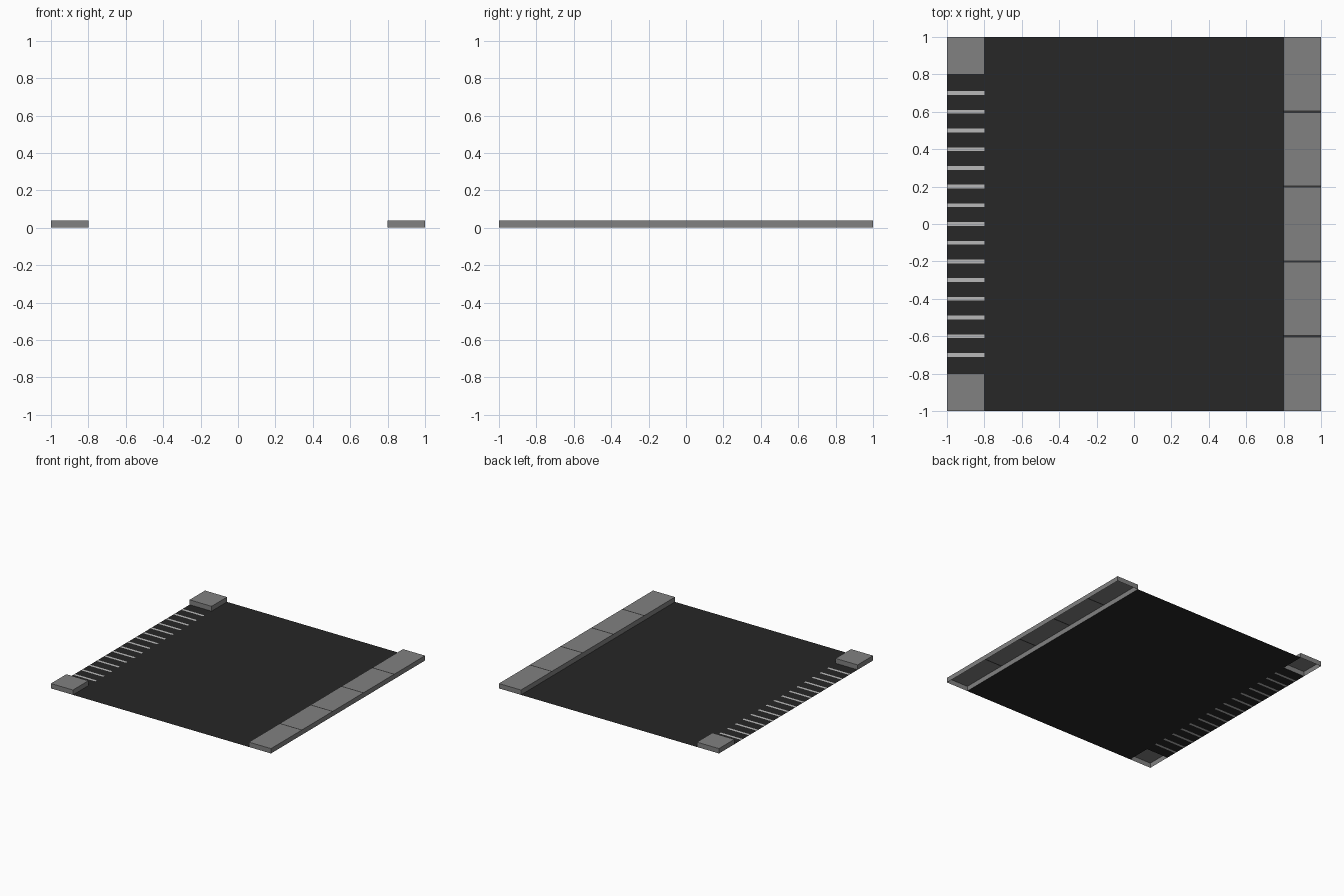
import bpy, bmesh

if "Cube" in bpy.data.objects:
    bpy.data.objects.remove(bpy.data.objects["Cube"])


def material(name, v):
    m = bpy.data.materials.new(name)
    m.diffuse_color = (v, v, v, 1)
    m.use_nodes = True
    m.node_tree.nodes["Principled BSDF"].inputs["Base Color"].default_value = m.diffuse_color
    return m


asphalt = material("asphalt", 0.02)
paint = material("paint", 0.48)
concrete = material("concrete", 0.22)
joint = material("joint", 0.035)
H = 0.04


def build(name, rects, z, mat, walls=False):
    """Flat rectangles (x0, x1, y0, y1) at height z, optionally with skirt walls to the ground."""
    bm = bmesh.new()
    for x0, x1, y0, y1 in rects:
        bm.faces.new([bm.verts.new((x, y, z)) for x, y in
                      ((x0, y0), (x1, y0), (x1, y1), (x0, y1))])
    bmesh.ops.remove_doubles(bm, verts=bm.verts, dist=1e-5)
    if walls:
        edges = [e for e in bm.edges if e.is_boundary]
        new = bmesh.ops.extrude_edge_only(bm, edges=edges)["geom"]
        for v in new:
            if isinstance(v, bmesh.types.BMVert):
                v.co.z = 0
        bmesh.ops.recalc_face_normals(bm, faces=bm.faces)
        # keep tops facing up and walls facing out
        if max(bm.faces, key=lambda f: f.calc_center_median().z).normal.z < 0:
            bmesh.ops.reverse_faces(bm, faces=bm.faces)
    me = bpy.data.meshes.new(name)
    bm.to_mesh(me)
    bm.free()
    me.materials.append(mat)
    ob = bpy.data.objects.new(name, me)
    bpy.context.collection.objects.link(ob)
    return ob


# Crossing stripes, inlaid in the road
stripes = [(-1, -0.8, i / 10 - 0.01, i / 10 + 0.01) for i in range(-7, 8)]
build("crossing_stripes", stripes, 0, paint)

# Road: main panel plus the gaps between stripes
cuts = [-0.8] + [y for s in stripes for y in s[2:]] + [0.8]
gaps = [(-1, -0.8, cuts[i], cuts[i + 1]) for i in range(0, len(cuts), 2)]
build("road", [(-0.8, 0.8, -1, 1)] + gaps, 0, asphalt)

# Corner kerbs, open underneath
for name, y in (("front_corner_kerb", -1), ("back_corner_kerb", 0.8)):
    build(name, [(-1, -0.8, y, y + 0.2)], H, concrete, walls=True)

# Pavement with flush dark joints between its five slabs
pavement_joints = [(y - 0.006, y + 0.006) for y in (-0.6, -0.2, 0.2, 0.6)]
ys = [-1] + [y for j in pavement_joints for y in j] + [1]
pavement = build("pavement", [(0.8, 1, a, b) for a, b in zip(ys, ys[1:])], H, concrete, walls=True)
pavement.data.materials.append(joint)
for p in pavement.data.polygons:
    if p.normal.z > 0.9 and any(a < p.center.y < b for a, b in pavement_joints):
        p.material_index = 1
